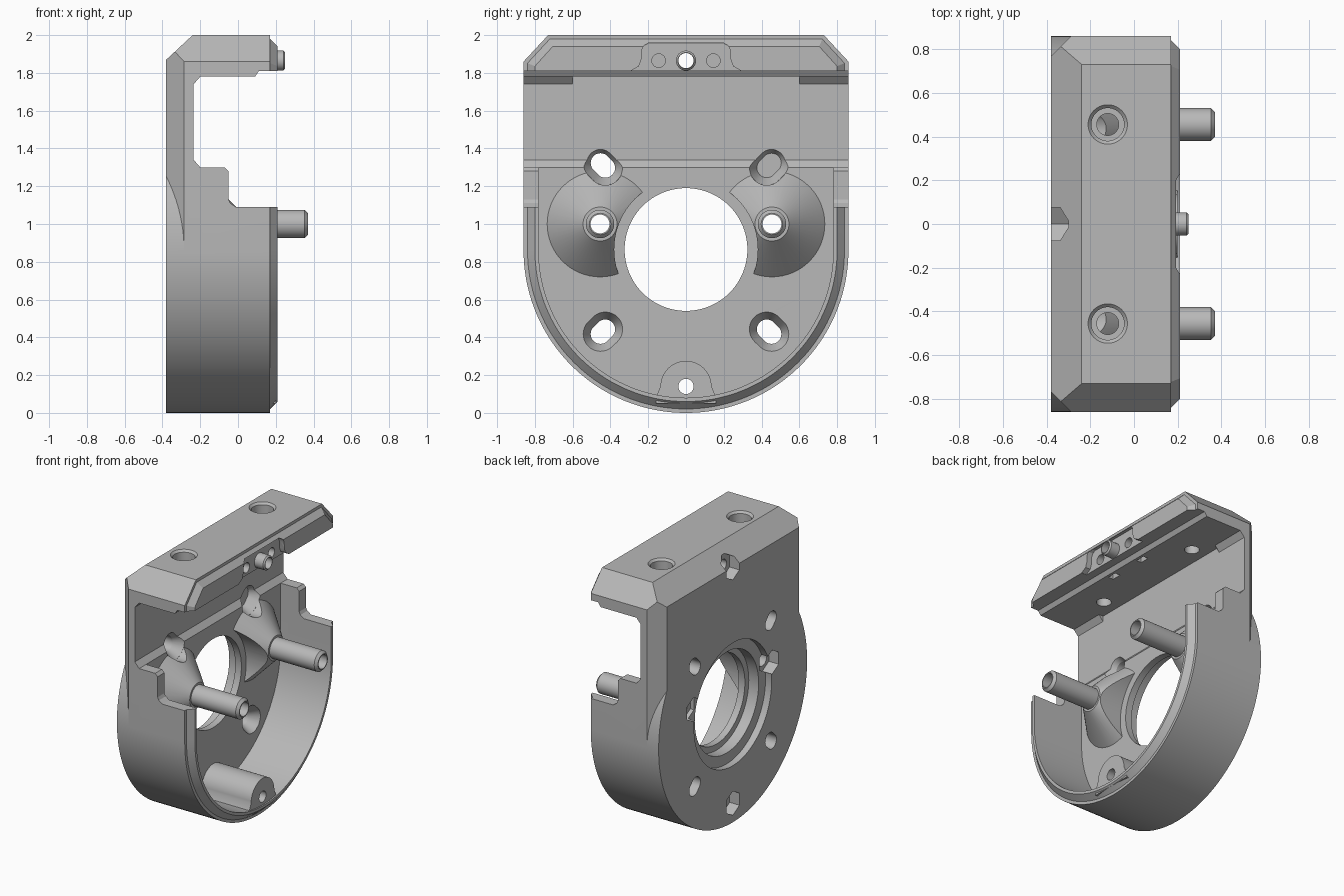
import bpy, bmesh
from math import cos, sin, pi, atan2

if "Cube" in bpy.data.objects:
    bpy.data.objects.remove(bpy.data.objects["Cube"], do_unlink=True)

grey = bpy.data.materials.new("plain grey")
grey.use_nodes = True
grey.diffuse_color = (0.48, 0.48, 0.48, 1)
grey.node_tree.nodes["Principled BSDF"].inputs["Base Color"].default_value = (0.48, 0.48, 0.48, 1)

MID = 0.86            # height of the round part's axis, and its radius
BACK, FLOOR, FRONT, LIP = -0.38, -0.2, 0.17, 0.21


def prism(name, axis, pts, a, b, end_pts=None):
    """Loft a flat outline along an axis, optionally to a second outline."""
    place = {"x": lambda p, t: (t, p[0], p[1]),
             "y": lambda p, t: (p[0], t, p[1]),
             "z": lambda p, t: (p[0], p[1], t)}[axis]
    bm = bmesh.new()
    lo = [bm.verts.new(place(p, a)) for p in pts]
    hi = [bm.verts.new(place(p, b)) for p in (end_pts or pts)]
    bm.faces.new(lo)
    bm.faces.new(hi)
    n = len(lo)
    for i in range(n):
        j = (i + 1) % n
        bm.faces.new((lo[i], lo[j], hi[j], hi[i]))
    bmesh.ops.recalc_face_normals(bm, faces=bm.faces)
    mesh = bpy.data.meshes.new(name)
    bm.to_mesh(mesh)
    bm.free()
    mesh.materials.append(grey)
    ob = bpy.data.objects.new(name, mesh)
    bpy.context.collection.objects.link(ob)
    return ob


def circle(u, v, r, n=40):
    return [(u + r * cos(2 * pi * i / n), v + r * sin(2 * pi * i / n)) for i in range(n)]


def hexagon(u, v, r):
    return [(u + r * sin(pi * i / 3), v + r * cos(pi * i / 3)) for i in range(6)]


def rect(u0, u1, v0, v1):
    return [(u0, v0), (u1, v0), (u1, v1), (u0, v1)]


def slot(u, v, r, half, angle, n=16):
    """Stadium outline pointing along an angle."""
    pts = []
    for side in (0, 1):
        a0 = angle - pi / 2 + side * pi
        cu, cv = u + half * cos(angle + side * pi), v + half * sin(angle + side * pi)
        pts += [(cu + r * cos(a0 + pi * i / n), cv + r * sin(a0 + pi * i / n)) for i in range(n + 1)]
    return pts


def u_outline(d, flat_top=None, n=72):
    """U shape inset by d; the top has sloped corners unless flat_top is given."""
    r = MID - d
    pts = [(r * cos(pi + pi * i / n), MID + r * sin(pi + pi * i / n)) for i in range(n + 1)]
    if flat_top:
        return pts + [(r, flat_top), (-r, flat_top)]
    k = 0.41 * d
    return pts + [(r, 1.86 - k), (0.73 - k, 2 - d), (k - 0.73, 2 - d), (-r, 1.86 - k)]


def combine(target, tool, op="DIFFERENCE"):
    m = target.modifiers.new("bool", "BOOLEAN")
    m.operation, m.solver, m.object = op, "EXACT", tool
    bpy.ops.object.select_all(action="DESELECT")
    bpy.context.view_layer.objects.active = target
    target.select_set(True)
    bpy.ops.object.modifier_apply(modifier=m.name)
    bpy.data.objects.remove(tool, do_unlink=True)


def cut(axis, pts, a, b, end_pts=None, target=None):
    combine(target or housing, prism("cutter", axis, pts, a, b, end_pts))


def add(axis, pts, a, b, end_pts=None):
    combine(housing, prism("addition", axis, pts, a, b, end_pts), "UNION")


# Outer block: chamfered back edges, then the round drum merged in
housing = prism("housing", "x", u_outline(0), BACK, FRONT)
for s in (-1, 1):
    cut("z", [(BACK - 0.1, s * 0.666), (BACK - 0.1, s * 1), (-0.185, s * 0.96)], MID, 2.1)
cut("y", [(-0.48, 1.777), (-0.14, 2.093), (-0.48, 2.093)], -1, 1)
add("x", circle(0, MID, MID, 144), BACK, FRONT)
add("x", u_outline(0.02), FRONT - 0.001, LIP, u_outline(0.06))

# Hollow bowl and the wide front opening
cut("x", u_outline(0.08, 1.4), FLOOR, 1)
cut("y", [(1, 1.09), (-0.01, 1.09), (-0.04, 1.11), (-0.05, 1.13), (-0.05, 1.28), (-0.07, 1.3),
          (-0.2, 1.3), (-0.235, 1.34), (-0.235, 1.74), (-0.2, 1.78), (0.09, 1.78),
          (0.11, 1.81), (1, 1.81)], -1, 1)
cut("y", rect(-0.235, -0.1, 1.7, 1.78), -0.6, 0.6)

# Conical mounts, trimmed round the central bore, and the bottom boss
for s in (-1, 1):
    cone = prism("mount", "x", circle(s * 0.455, 1, 0.29, 64), FLOOR - 0.01, -0.01,
                 circle(s * 0.455, 1, 0.09, 64))
    cut("x", circle(0, MID + 0.005, 0.38, 96), -0.5, 0.5, target=cone)
    combine(housing, cone, "UNION")
boss = [(0.135 * cos(pi * i / 24), 0.14 + 0.135 * sin(pi * i / 24)) for i in range(25)]
add("x", boss + [(-0.16, 0.08), (-0.16, 0.05), (0.16, 0.05), (0.16, 0.08)], FLOOR - 0.05, 0.2)

# Central bore with stepped recess on the back
for r, depth in ((0.45, 0.05), (0.37, 0.13), (0.325, 0.5)):
    cut("x", circle(0, MID + 0.005, r, 96), BACK - 0.1, BACK + depth)

# Countersunk radial slots
for s in (-1, 1):
    for z in (0.43, 1.31):
        a = atan2(z - MID, s * 0.44)
        small, wide = slot(s * 0.44, z, 0.052, 0.018, a), slot(s * 0.44, z, 0.092, 0.018, a)
        cut("x", small, -0.5, 0)
        cut("x", small, -0.27, FLOOR, wide)
        cut("x", wide, FLOOR - 0.001, 0.1)

# Through holes with hexagonal nut pockets on the back
for y, z, r in ((-0.455, 1, 0.05), (0.455, 1, 0.05), (0, 0.14, 0.04), (0, 1.865, 0.04)):
    cut("x", circle(y, z, r), -0.5, 0.5)
    cut("x", hexagon(y, z, 0.088), -0.5, -0.3)

# Front recess in the top block with two blind holes and their nut slots
half = [(0.2, 1.957), (0.222, 1.945), (0.235, 1.92), (0.237, 1.87), (0.25, 1.835), (0.29, 1.812), (0.29, 1.7)]
cut("x", half + [(-y, z) for y, z in reversed(half)], FRONT, 0.4)
for s in (-1, 1):
    cut("x", circle(s * 0.145, 1.865, 0.036, 24), 0, 0.4)
    cut("z", rect(0.03, 0.07, s * 0.145 - 0.035, s * 0.145 + 0.035), 1.7, 1.9)

# Vertical screw holes in the top block
for s in (-1, 1):
    y = s * 0.455
    cut("z", circle(-0.12, y, 0.05), 1.7, 2.1)
    cut("z", circle(-0.12, y, 0.075), 1.9, 2.1)
    cut("z", circle(-0.12, y, 0.075), 1.985, 2.001, circle(-0.12, y, 0.091))


# Hollow pins with chamfered tips
def pin(name, y, z, r, hole, start, tip, bevel):
    ob = prism(name, "x", circle(y, z, r), start, tip - bevel)
    combine(ob, prism("tip", "x", circle(y, z, r), tip - bevel, tip, circle(y, z, r - bevel)), "UNION")
    cut("x", circle(y, z, hole), -1, 1, target=ob)
    return ob


parts = [housing,
         pin("right_pin", -0.455, 1, 0.075, 0.05, -0.1, 0.37, 0.018),
         pin("left_pin", 0.455, 1, 0.075, 0.05, -0.1, 0.37, 0.018),
         pin("locating_pin", 0, 1.865, 0.053, 0.04, 0.1, 0.25, 0.01)]

bpy.ops.object.select_all(action="DESELECT")
for ob in parts:
    ob.select_set(True)
bpy.context.view_layer.objects.active = housing
bpy.ops.object.shade_smooth_by_angle(angle=pi / 7)
